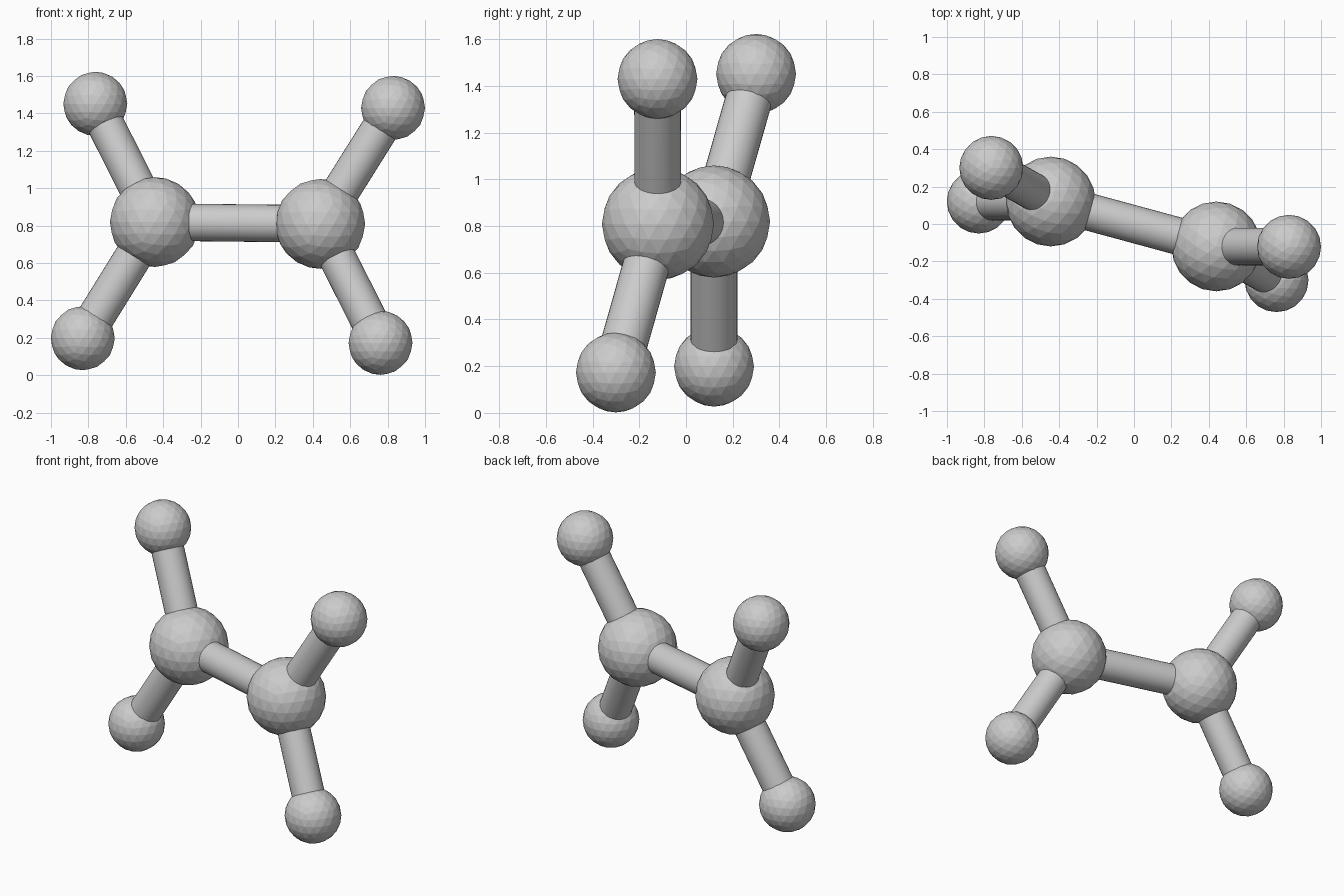
import bpy
from mathutils import Vector

if "Cube" in bpy.data.objects:
    bpy.data.objects.remove(bpy.data.objects["Cube"])


def ball(name, pos, radius):
    bpy.ops.mesh.primitive_ico_sphere_add(subdivisions=3, radius=radius, location=pos)
    bpy.context.object.name = name


def rod(name, a, b, radius=0.1):
    a, b = Vector(a), Vector(b)
    bpy.ops.mesh.primitive_cylinder_add(vertices=32, radius=radius, depth=(b - a).length,
                                        location=(a + b) / 2)
    o = bpy.context.object
    o.name = name
    o.rotation_euler = (b - a).to_track_quat('Z', 'Y').to_euler()
    bpy.ops.object.shade_smooth_by_angle()


# Each large atom carries two small ones
hubs = {
    "left": ((-0.445, 0.12, 0.819), {"upper": (-0.763, 0.30, 1.451), "lower": (-0.83, 0.12, 0.198)}),
    "right": ((0.44, -0.12, 0.809), {"upper": (0.829, -0.122, 1.429), "lower": (0.762, -0.30, 0.173)}),
}
for side, (hub, ends) in hubs.items():
    ball(f"large_atom_{side}", hub, 0.24)
    for level, pos in ends.items():
        ball(f"small_atom_{side}_{level}", pos, 0.171)
        rod(f"bond_{side}_{level}", hub, pos)

# Central bond joining the two large atoms
rod("bond_center", hubs["left"][0], hubs["right"][0])
